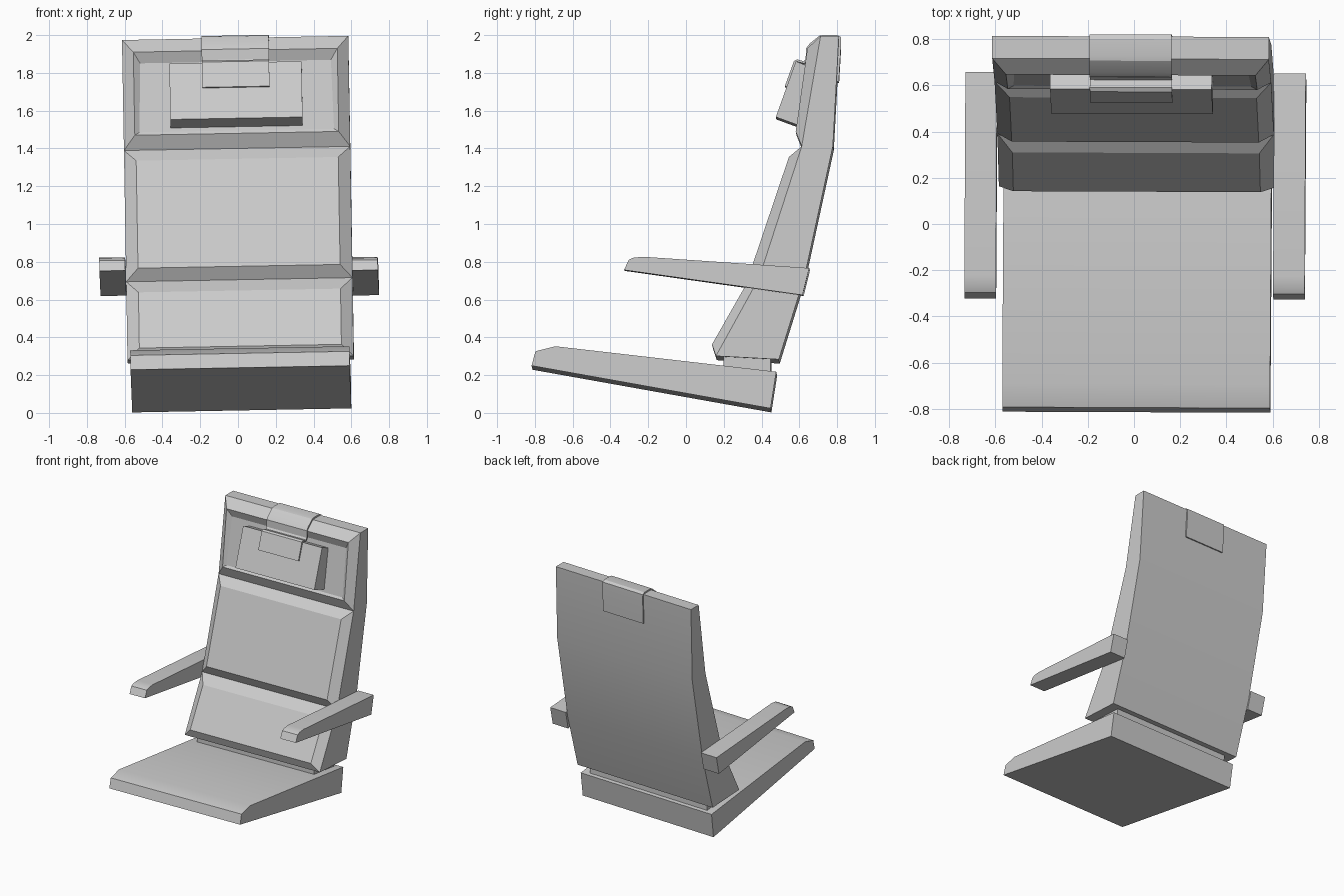
import bpy, bmesh, math
from mathutils import Matrix, Vector

if "Cube" in bpy.data.objects:
    bpy.data.objects.remove(bpy.data.objects["Cube"])

# Whole chair leans very slightly to one side
LEAN = (Matrix.Translation((0, 0, 1)) @ Matrix.Rotation(-0.0185, 4, 'Y')
        @ Matrix.Rotation(-0.004, 4, 'Z') @ Matrix.Translation((0, 0, -1)))


def finish(name, bm):
    bmesh.ops.recalc_face_normals(bm, faces=bm.faces)
    bm.transform(LEAN)
    me = bpy.data.meshes.new(name)
    bm.to_mesh(me)
    bm.free()
    ob = bpy.data.objects.new(name, me)
    bpy.context.collection.objects.link(ob)
    bpy.ops.object.select_all(action='DESELECT')
    ob.select_set(True)
    bpy.context.view_layer.objects.active = ob
    bpy.ops.object.shade_smooth_by_angle(angle=math.radians(25))
    return ob


def extrude_profile(name, profile, x0, x1, dz=0.0):
    """Side profile of (y, z) points swept from x0 to x1."""
    bm = bmesh.new()
    a = [bm.verts.new((x0, y, z + dz)) for y, z in profile]
    b = [bm.verts.new((x1, y, z + dz)) for y, z in profile]
    n = len(profile)
    bm.faces.new(a)
    bm.faces.new(b)
    for i in range(n):
        j = (i + 1) % n
        bm.faces.new((a[i], a[j], b[j], b[i]))
    return finish(name, bm)


# Seat cushion and the connecting block behind it
extrude_profile("seat", [(-0.815, 0.239), (-0.795, 0.315), (-0.69, 0.342),
                         (0.48, 0.207), (0.45, 0.013)], -0.58, 0.58)
extrude_profile("back_mount", [(0.20, 0.30), (0.20, 0.225), (0.45, 0.20),
                               (0.45, 0.29)], -0.52, 0.52)

# Armrests
ARM = [(-0.325, 0.743), (-0.30, 0.797), (-0.275, 0.808), (-0.225, 0.813),
       (0.655, 0.753), (0.62, 0.61)]
extrude_profile("armrest_right", ARM, 0.60, 0.737)
extrude_profile("armrest_left", ARM, -0.737, -0.60, 0.022)

# Backrest: three padded sections on one shell
W = 0.599
front = [(0.161, 0.29), (0.39, 0.705), (0.615, 1.40), (0.715, 1.985)]
rear = [(0.494, 0.272), (0.63, 0.71), (0.78, 1.40), (0.812, 1.985)]
# (bottom y, z, top y, z, bottom half width, top half width) of each raised pad
pads = [(0.14, 0.353, 0.308, 0.648, 0.535, 0.535),
        (0.355, 0.776, 0.547, 1.345, 0.535, 0.535),
        (0.583, 1.48, 0.645, 1.92, 0.54, 0.54)]
bm = bmesh.new()


def row(y, z, w):
    return bm.verts.new((-w, y, z)), bm.verts.new((w, y, z))


def ring(outer, inner):
    for i in range(4):
        j = (i + 1) % 4
        bm.faces.new((outer[i], outer[j], inner[j], inner[i]))


fr = [row(y, z, W) for y, z in front]
rr = [row(y, z, W) for y, z in rear]
for i, (y0, z0, y1, z1, w0, w1) in enumerate(pads):
    outer = [fr[i][0], fr[i][1], fr[i + 1][1], fr[i + 1][0]]
    lo, hi = row(y0, z0, w0), row(y1, z1, w1)
    pad = [lo[0], lo[1], hi[1], hi[0]]
    ring(outer, pad)
    if i == 2:  # shallow recess in the head section
        lo, hi = row(0.597, 1.495, 0.515), row(0.665, 1.86, 0.505)
        inner = [lo[0], lo[1], hi[1], hi[0]]
        ring(pad, inner)
        pad = inner
    bm.faces.new(pad)
    bm.faces.new((rr[i][0], rr[i][1], rr[i + 1][1], rr[i + 1][0]))
    for s in (0, 1):
        bm.faces.new((fr[i][s], fr[i + 1][s], rr[i + 1][s], rr[i][s]))
for k in (0, -1):
    bm.faces.new((fr[k][0], fr[k][1], rr[k][1], rr[k][0]))
finish("backrest", bm)

# Head pillow
extrude_profile("head_pillow", [(0.477, 1.56), (0.583, 1.855), (0.66, 1.825),
                                (0.60, 1.515)], -0.35, 0.35)

# Strap: thin band from the pillow over the top and down the rear
path = [(0.53, 1.725), (0.578, 1.858), (0.59, 1.862), (0.625, 1.852),
        (0.64, 1.87), (0.642, 1.925), (0.66, 1.948), (0.71, 1.988),
        (0.73, 1.992), (0.80, 1.992), (0.815, 1.985), (0.814, 1.92), (0.804, 1.75)]
T = 0.006
pts = [Vector(p) for p in path]
left, right = [], []
for i, p in enumerate(pts):
    d = (pts[min(i + 1, len(pts) - 1)] - pts[max(i - 1, 0)]).normalized()
    n = Vector((-d.y, d.x)) * T
    left.append(tuple(p + n))
    right.append(tuple(p - n))
extrude_profile("pillow_strap", left + right[::-1], -0.178, 0.178)
